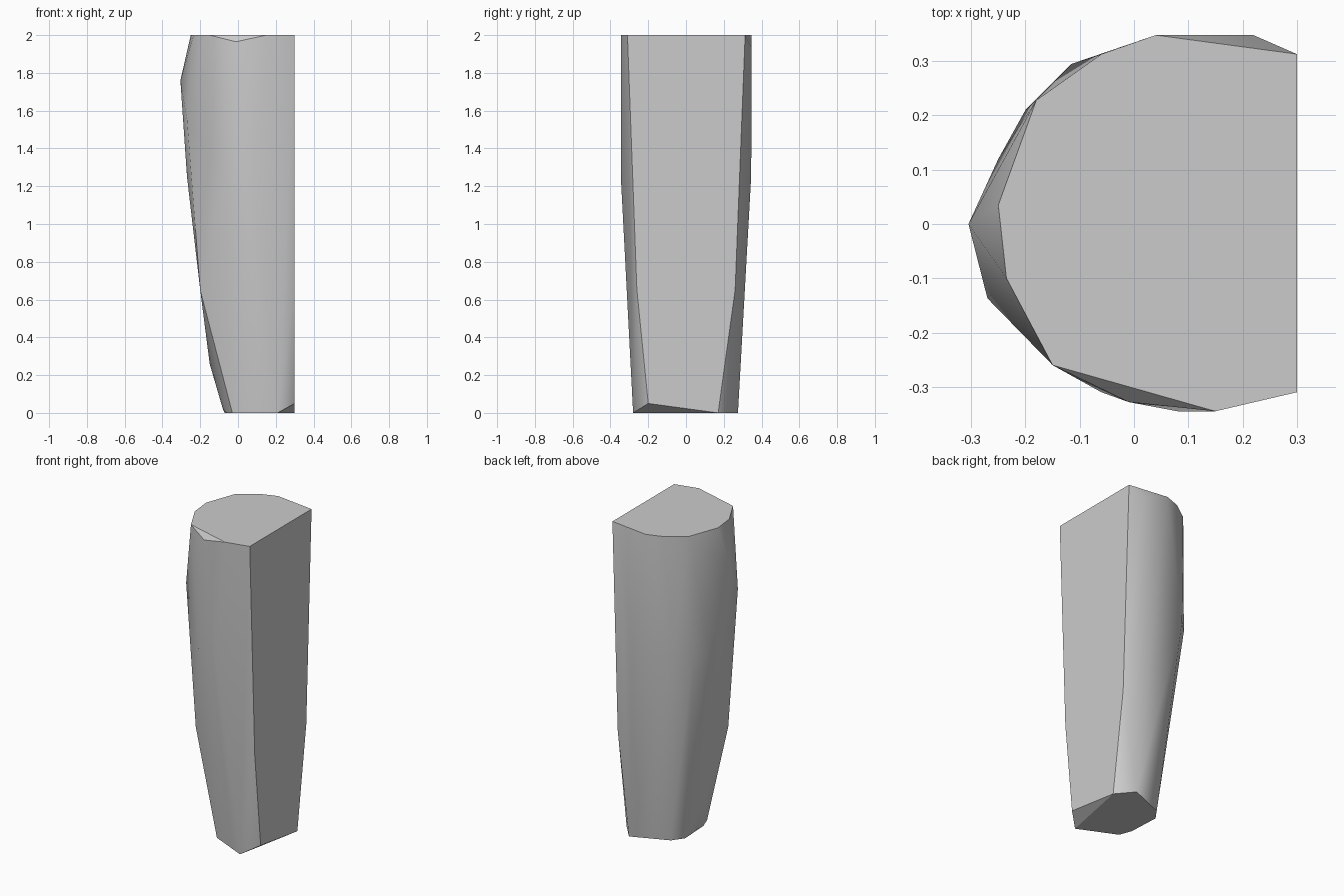
import bpy
import bmesh
from math import radians

default_cube = bpy.data.objects.get("Cube")
if default_cube:
    bpy.data.objects.remove(default_cube, do_unlink=True)


def make_material(name, colour):
    material = bpy.data.materials.new(name)
    material.use_nodes = True
    material.diffuse_color = colour
    material.node_tree.nodes["Principled BSDF"].inputs["Base Color"].default_value = colour
    return material


def add_level(mesh, height, outline):
    """Add the corners of one horizontal level of the block."""
    for x, y in outline:
        mesh.verts.new((x, y, height))


def build_hull(name, levels, material):
    """Wrap a tight convex skin around a stack of outline levels."""
    mesh = bmesh.new()
    for height, outline in levels:
        add_level(mesh, height, outline)
    hull = bmesh.ops.convex_hull(mesh, input=mesh.verts[:], use_existing_faces=False)
    unused = {item for key in ("geom_interior", "geom_unused") for item in hull[key]
              if isinstance(item, bmesh.types.BMVert)}
    bmesh.ops.delete(mesh, geom=list(unused), context="VERTS")
    # Join the flat areas: side wall, top and base
    bmesh.ops.dissolve_limit(mesh, angle_limit=radians(0.5),
                             verts=mesh.verts[:], edges=mesh.edges[:])
    bmesh.ops.recalc_face_normals(mesh, faces=mesh.faces[:])
    data = bpy.data.meshes.new(name)
    mesh.to_mesh(data)
    mesh.free()
    data.materials.append(material)
    block = bpy.data.objects.new(name, data)
    bpy.context.collection.objects.link(block)
    return block


# Flat wall side
wall = 0.3

# Narrow base with chamfered corners
base = [(wall, 0.17), (0.21, 0.275), (-0.02, 0.18), (-0.07, 0.11),
        (-0.06, -0.09), (-0.03, -0.17), (0.21, -0.28)]

# Tapering body
lower = [(-0.15, 0.02)]
middle = [(wall, 0.26), (wall, -0.26), (-0.2, -0.14)]
upper = [(0.13, 0.345), (-0.115, 0.295), (-0.2, 0.21), (-0.25, 0.12),
         (-0.27, 0), (-0.06, -0.31), (0.08, -0.345)]

# Bulging shoulder
shoulder = [(-0.305, 0)]
rear_chip = [(0.22, 0.348)]
front_chip = [(-0.01, -0.328)]

# Rounded flat top
top = [(wall, 0.313), (0.04, 0.348), (-0.06, 0.313), (-0.18, 0.228),
       (-0.25, 0.035), (-0.235, -0.1), (-0.15, -0.26), (0.15, -0.345), (wall, -0.31)]

levels = [
    (0, base), (0.02, [(-0.08, 0)]), (0.05, [(wall, -0.2)]),
    (0.26, lower), (0.65, middle), (1.25, upper),
    (1.55, [(-0.27, -0.137)]), (1.76, shoulder),
    (1.93, rear_chip), (1.965, front_chip), (2, top),
]

grey = make_material("plain grey", (0.6, 0.6, 0.6, 1))
block = build_hull("tapered_block", levels, grey)

# Soft rounded side with crisp rims
bpy.ops.object.select_all(action="DESELECT")
block.select_set(True)
bpy.context.view_layer.objects.active = block
bpy.ops.object.shade_smooth_by_angle(angle=radians(30))
